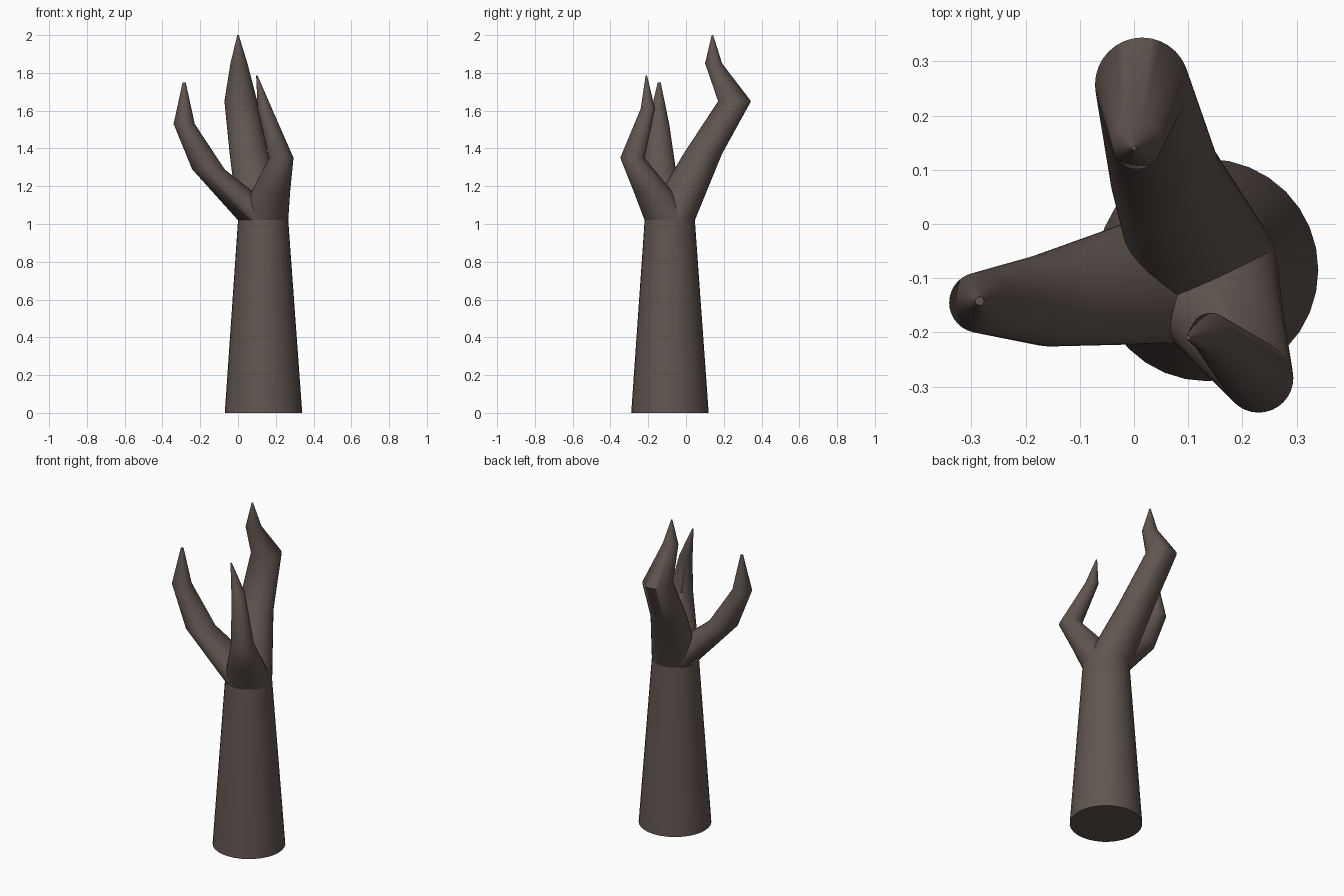
import bpy, bmesh, math

if "Cube" in bpy.data.objects:
    bpy.data.objects.remove(bpy.data.objects["Cube"])

bark = bpy.data.materials.new("dark_bark")
bark.diffuse_color = (0.118, 0.09, 0.08, 1)
bark.use_nodes = True
bark.node_tree.nodes["Principled BSDF"].inputs["Base Color"].default_value = bark.diffuse_color
SIDES = 32


def limb(name, rings):
    """Loft level circles (x, y, z, radius) into a capped limb."""
    bm = bmesh.new()
    loops = []
    for x, y, z, r in rings:
        loops.append([bm.verts.new((x + r * math.cos(2 * math.pi * i / SIDES),
                                    y + r * math.sin(2 * math.pi * i / SIDES), z))
                      for i in range(SIDES)])
    for low, high in zip(loops, loops[1:]):
        for i in range(SIDES):
            j = (i + 1) % SIDES
            bm.faces.new((low[i], low[j], high[j], high[i]))
    bm.faces.new(loops[0][::-1])
    bm.faces.new(loops[-1])
    mesh = bpy.data.meshes.new(name)
    bm.to_mesh(mesh)
    bm.free()
    mesh.materials.append(bark)
    ob = bpy.data.objects.new(name, mesh)
    bpy.context.collection.objects.link(ob)
    bpy.ops.object.select_all(action='DESELECT')
    ob.select_set(True)
    bpy.context.view_layer.objects.active = ob
    bpy.ops.object.shade_smooth_by_angle(angle=math.radians(60))
    return ob


# Tapered trunk; every branch grows from its top ring
fork = (0.133, -0.086, 1.02, 0.133)
limb("trunk", [(0.135, -0.085, 0, 0.205), fork])

# Tall back branch, hooked forward at the tip
limb("back_branch", [fork, (0.058, 0.088, 1.37, 0.102), (0.015, 0.257, 1.65, 0.087),
                     (0.005, 0.146, 1.85, 0.045), (0, 0.14, 2.0, 0.004)])

# Left branch, sweeping out and then up
limb("left_branch", [fork, (-0.157, -0.14, 1.29, 0.086), (-0.285, -0.145, 1.53, 0.056),
                     (-0.285, -0.142, 1.75, 0.008)])

# Front branch, narrowing sharply above a shoulder
limb("front_branch", [fork, (0.174, -0.174, 1.17, 0.102), (0.23, -0.284, 1.35, 0.064),
                      (0.142, -0.202, 1.61, 0.038), (0.1, -0.21, 1.785, 0.004)])
